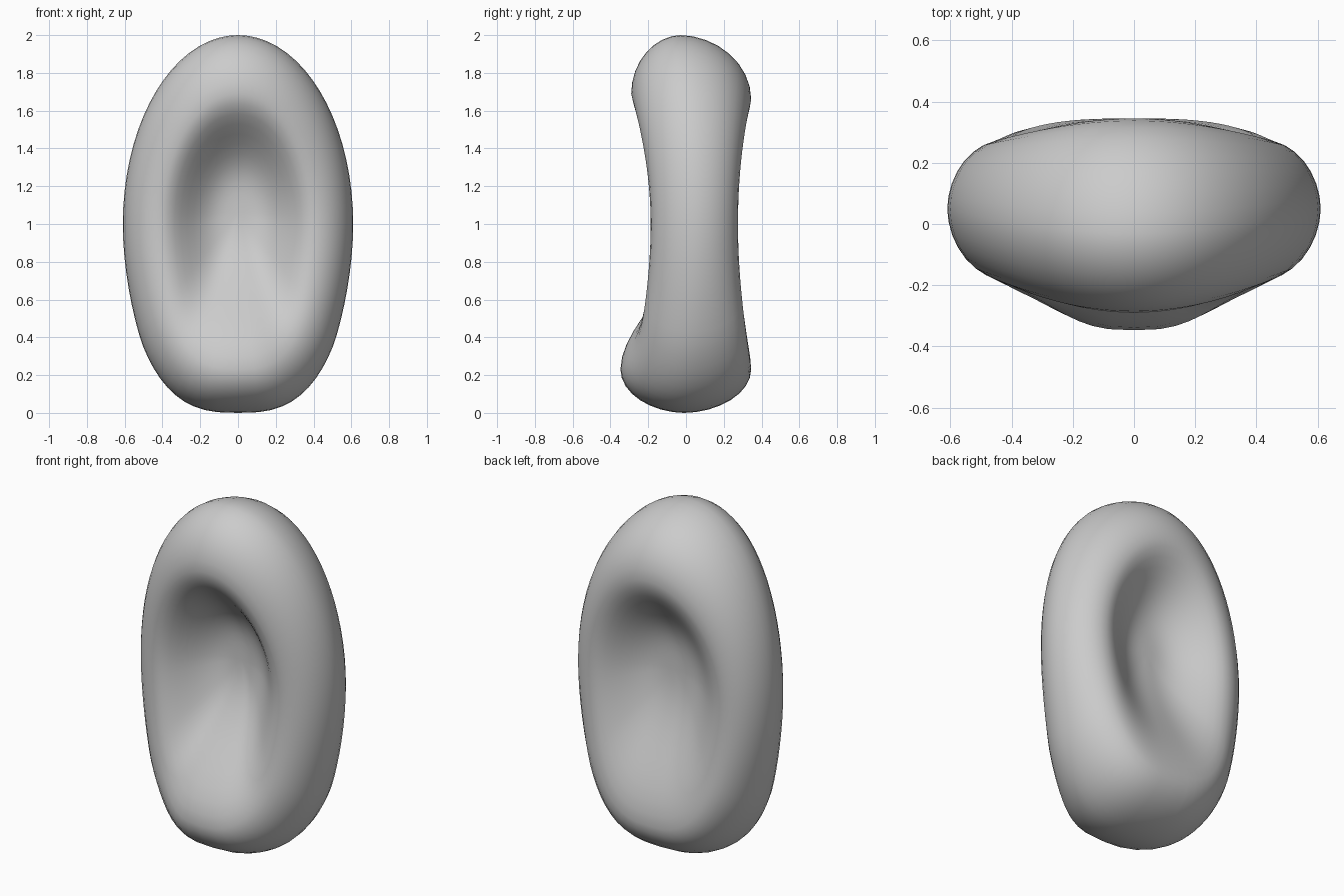
import bpy, bmesh, math

if "Cube" in bpy.data.objects:
    bpy.data.objects.remove(bpy.data.objects["Cube"])

N = 72          # steps around the outline


def outline(a):
    """Egg-shaped outline in x/z around (0, 1), fuller towards the bottom."""
    c, s = math.cos(a), math.sin(a)
    p = 1.0 if s > 0 else 1.0 - 0.29 * min(1, -s * 1.6)
    return math.copysign(0.61 * abs(c) ** p, c), s


def peak_at(sn, side):
    """Radial fraction where the rim is thickest."""
    base, top = (0.66, 0.69) if side < 0 else (0.69, 0.66)
    end = top if sn > 0 else 0.77
    return base + (end - base) * sn * sn


def mid_y(sn):
    return 0.05 - (0.08 if sn > 0 else 0.06) * sn * sn


def rim_y(sn, side):
    """Rim height of the front (-1) or back (+1) face."""
    q = sn * sn
    if side < 0:
        return -(0.187 + (0.103 * q if sn > 0 else 0.08 * q + 0.08 * q ** 5))
    return 0.275 + 0.07 * q


def point(a, s, side):
    """s runs 0..1 from dimple centre to rim crest, 1..2 from crest to edge."""
    ox, oz = outline(a)
    sn = math.sin(a)
    pk = peak_at(sn, side)
    floor = 0.03 if side < 0 else 0.11
    peak = rim_y(sn, side)
    if s < 1:
        # dimple: steep wall at the top, longer ramp at the bottom
        r = pk * s
        k = 1.75 + (0.25 if sn > 0 else 0.55) * sn
        w = (s * s * (3 - 2 * s)) ** k
        y = floor + (peak - floor) * w
        shift = 0.06 * (1 - s) ** 1.2
    else:
        # rounded outer rim
        t = s - 1
        r = pk + (1 - pk) * t
        m = mid_y(sn)
        y = m + (peak - m) * max(0, 1 - t ** 2) ** 0.53
        shift = 0
    return (ox * r, y, 1 + oz * r + shift)


# radial steps from the dimple centre to the outer edge
steps = [i / 12 for i in range(1, 13)]
steps += [1 + math.sin(math.pi / 2 * i / 8) for i in range(1, 8)]
rings = [(s, -1) for s in steps] + [(2.0, 1)] + [(s, 1) for s in reversed(steps)]

# dimpled oval body
bm = bmesh.new()
loops = [[bm.verts.new(point(2 * math.pi * i / N, s, side)) for i in range(N)]
         for s, side in rings]
for r0, r1 in zip(loops, loops[1:]):
    for i in range(N):
        j = (i + 1) % N
        bm.faces.new((r0[i], r0[j], r1[j], r1[i]))
for ring, side in ((loops[0], -1), (loops[-1], 1)):
    c = bm.verts.new(point(0, 0, side))
    for i in range(N):
        bm.faces.new((ring[i], ring[(i + 1) % N], c))
bmesh.ops.recalc_face_normals(bm, faces=bm.faces)
for f in bm.faces:
    f.smooth = True
mesh = bpy.data.meshes.new("dimpled_oval_body")
bm.to_mesh(mesh)
bm.free()
body = bpy.data.objects.new("dimpled_oval_body", mesh)
bpy.context.collection.objects.link(body)
